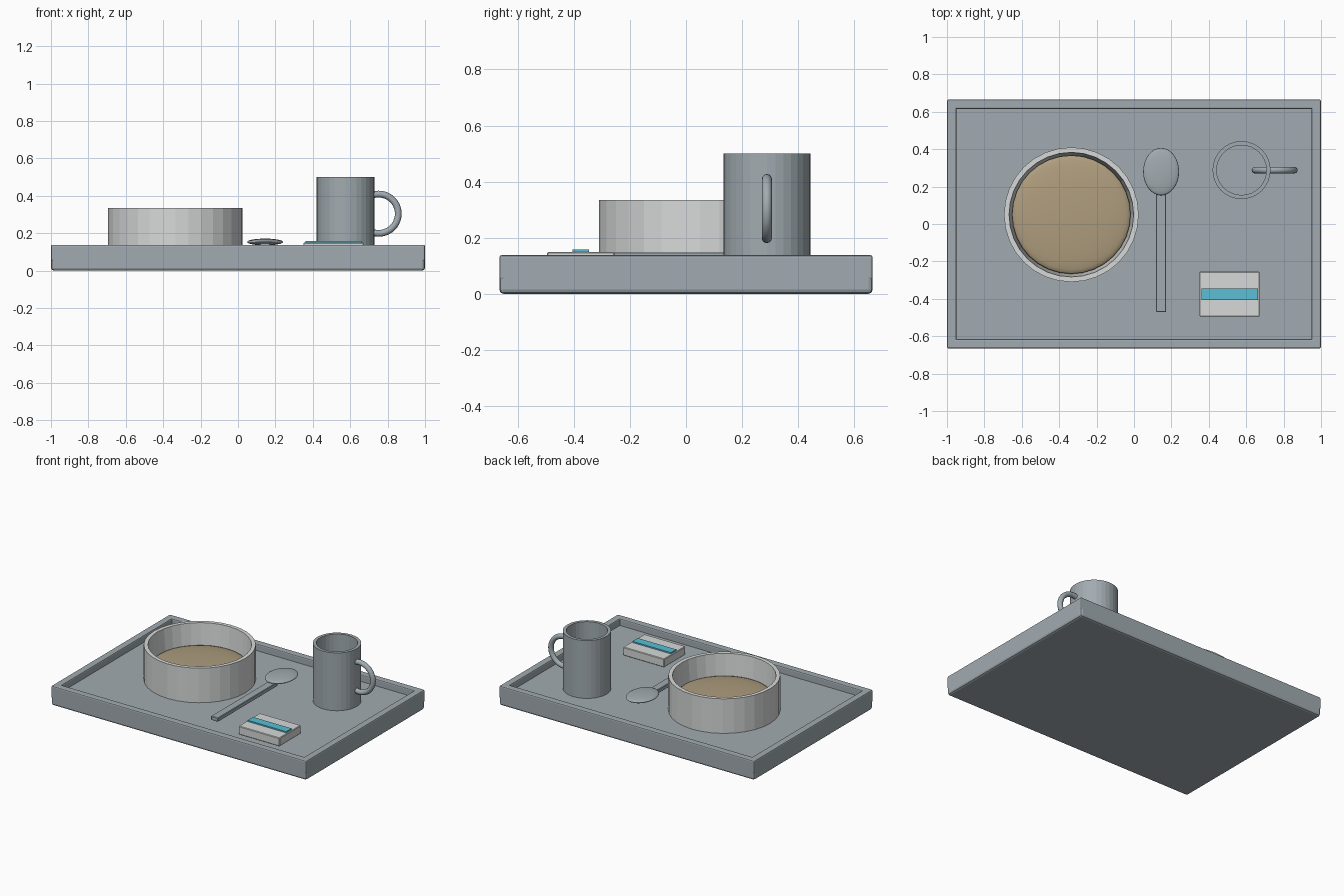
import bpy, bmesh, math
from mathutils import Matrix

cube = bpy.data.objects.get("Cube")
if cube:
    bpy.data.objects.remove(cube, do_unlink=True)


def material(name, rgb):
    m = bpy.data.materials.new(name)
    m.use_nodes = True
    m.diffuse_color = (*rgb, 1)
    m.node_tree.nodes["Principled BSDF"].inputs["Base Color"].default_value = (*rgb, 1)
    return m


steel = material("blue_grey", (0.36, 0.41, 0.44))
white = material("off_white", (0.68, 0.70, 0.69))
broth = material("tan_soup", (0.43, 0.34, 0.21))
cyan = material("cyan_blue", (0.10, 0.52, 0.66))


def finish(name, bm, mat, smooth=None):
    mesh = bpy.data.meshes.new(name)
    bmesh.ops.recalc_face_normals(bm, faces=bm.faces)
    bm.to_mesh(mesh)
    bm.free()
    mesh.materials.append(mat)
    ob = bpy.data.objects.new(name, mesh)
    bpy.context.collection.objects.link(ob)
    if smooth:
        bpy.ops.object.select_all(action='DESELECT')
        ob.select_set(True)
        bpy.context.view_layer.objects.active = ob
        bpy.ops.object.shade_smooth_by_angle(angle=math.radians(smooth))
    return ob


def box(name, mat, x, y, z, bevel=0.0, segments=2):
    """Box given by its (low, high) range on each axis."""
    bm = bmesh.new()
    bmesh.ops.create_cube(bm, size=1)
    for v in bm.verts:
        v.co = [lo + (c + 0.5) * (hi - lo) for c, (lo, hi) in zip(v.co, (x, y, z))]
    ob = finish(name, bm, mat)
    if bevel:
        mod = ob.modifiers.new("soft_edges", 'BEVEL')
        mod.width, mod.segments = bevel, segments
    return ob


def lathe(name, mat, centre, profile, sides, smooth=None):
    """Spin a closed (radius, z) profile round a vertical axis."""
    bm = bmesh.new()
    verts = [bm.verts.new((r, 0, z)) for r, z in profile]
    edges = [bm.edges.new(p) for p in zip(verts, verts[1:])]
    bmesh.ops.spin(bm, geom=verts + edges, axis=(0, 0, 1), cent=(0, 0, 0),
                   angle=math.tau, steps=sides, use_duplicate=False)
    bmesh.ops.remove_doubles(bm, verts=bm.verts, dist=1e-4)
    bmesh.ops.translate(bm, verts=bm.verts, vec=(*centre, 0))
    return finish(name, bm, mat, smooth)


def ellipsoid(name, mat, centre, radii):
    bm = bmesh.new()
    bmesh.ops.create_uvsphere(bm, u_segments=32, v_segments=16, radius=1,
                              matrix=Matrix.LocRotScale(centre, None, radii))
    return finish(name, bm, mat, 180)


def ring(name, mat, centre, major, minor, steps=40, sides=12):
    """Upright ring in the xz plane."""
    bm = bmesh.new()
    circle = bmesh.ops.create_circle(bm, segments=sides, radius=minor,
                                     matrix=Matrix.Translation((major, 0, 0)))["verts"]
    edges = list({e for v in circle for e in v.link_edges})
    bmesh.ops.rotate(bm, verts=circle, matrix=Matrix.Identity(3))
    bmesh.ops.spin(bm, geom=circle + edges, axis=(0, 1, 0), cent=(0, 0, 0),
                   angle=math.tau, steps=steps, use_duplicate=False)
    bmesh.ops.remove_doubles(bm, verts=bm.verts, dist=1e-4)
    bmesh.ops.translate(bm, verts=bm.verts, vec=centre)
    return finish(name, bm, mat, 180)


# Tray: base slab and four rim bars
W, D, T, FLOOR, TOP = 1.0, 0.665, 0.05, 0.09, 0.138
box("tray_base", steel, (-W, W), (-D, D), (0, FLOOR), 0.015)
for side, s in (("left", 1), ("right", -1)):
    box(f"tray_rim_{side}", steel, sorted((s * W, s * (W - T))), (-D, D), (0.05, TOP), 0.008)
for side, s in (("back", 1), ("front", -1)):
    box(f"tray_rim_{side}", steel, (-W, W), sorted((s * D, s * (D - T))), (0.05, TOP), 0.008)

# Bowl of soup
BOWL = (-0.335, 0.05)
lathe("bowl", white, BOWL,
      [(0, FLOOR), (0.36, FLOOR), (0.36, 0.335), (0.333, 0.335), (0.315, 0.13), (0, 0.13)], 32)
ellipsoid("soup", broth, (*BOWL, 0.18), (0.317, 0.317, 0.03))

# Mug with a ring handle
MUG = (0.575, 0.288)
lathe("mug", steel, MUG,
      [(0, FLOOR), (0.155, FLOOR), (0.155, 0.5), (0.133, 0.5), (0.133, 0.12), (0, 0.12)], 32)
ring("mug_handle", steel, (0.752, MUG[1], 0.304), 0.105, 0.018)

# Spoon
ellipsoid("spoon_bowl", steel, (0.145, 0.28, 0.153), (0.096, 0.127, 0.018))
box("spoon_handle", steel, (0.117, 0.172), (-0.47, 0.2), (0.12, 0.148), 0.003, 1)

# Packet with a coloured stripe
box("packet", white, (0.35, 0.672), (-0.495, -0.255), (FLOOR, 0.149), 0.004, 1)
box("packet_stripe", cyan, (0.36, 0.662), (-0.405, -0.345), (0.149, 0.158))
